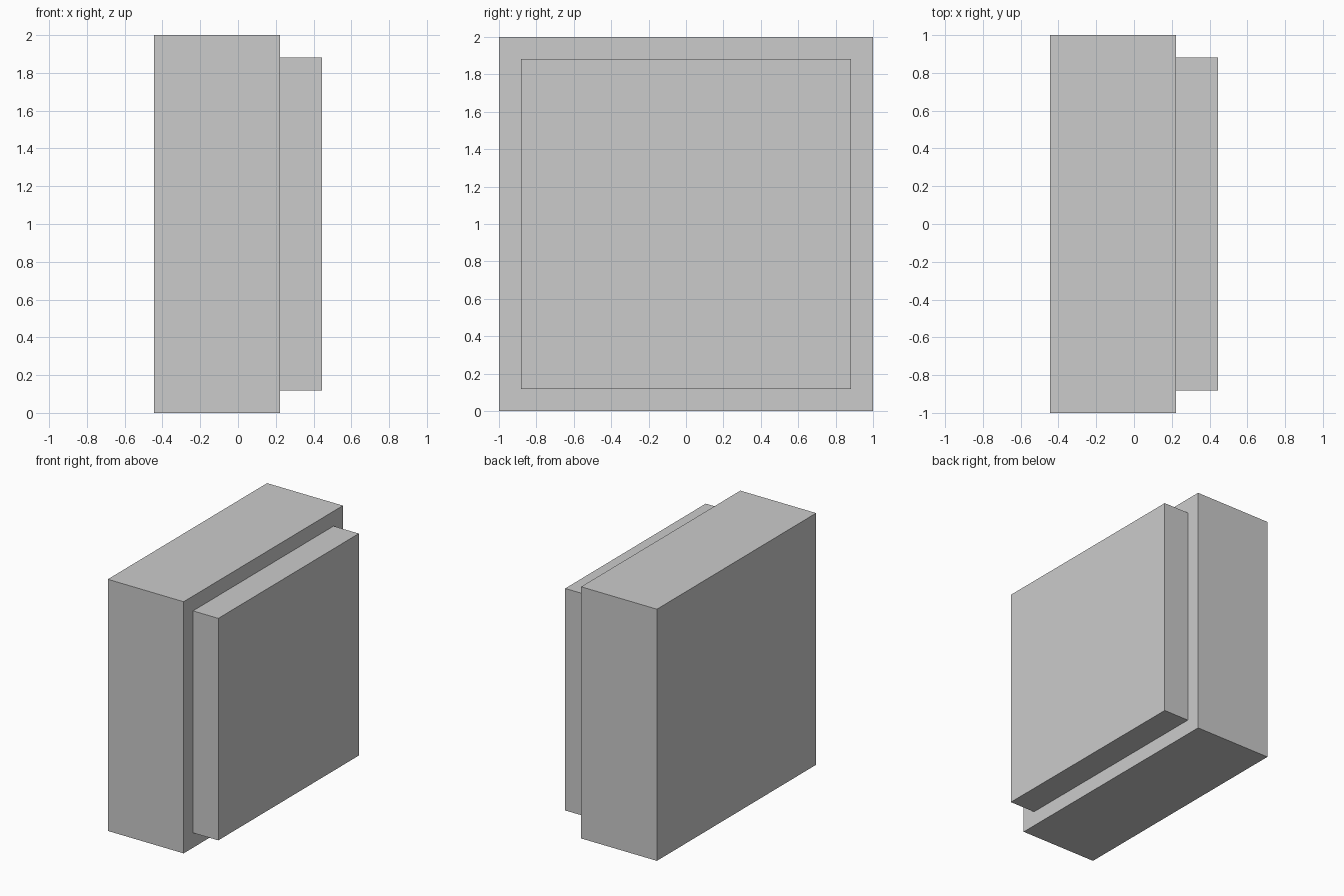
import bpy
import bmesh
from mathutils import Matrix, Vector

if "Cube" in bpy.data.objects:
    bpy.data.objects.remove(bpy.data.objects["Cube"])

# Thick square slab with a smaller square panel raised from its right face
bm = bmesh.new()
bmesh.ops.create_cube(bm, size=1, matrix=Matrix.Translation((-1 / 9, 0, 1)) @ Matrix.Diagonal((2 / 3, 2, 2, 1)))
bm.normal_update()

# Raised panel: inset the right face, then pull it out
face = max(bm.faces, key=lambda f: f.calc_center_median().x)
bmesh.ops.inset_individual(bm, faces=[face], thickness=1 / 6)
raised = bmesh.ops.extrude_discrete_faces(bm, faces=[face])["faces"][0]
bmesh.ops.translate(bm, verts=raised.verts, vec=Vector((2 / 9, 0, 0)))
bmesh.ops.recalc_face_normals(bm, faces=bm.faces)

mesh = bpy.data.meshes.new("stepped_block")
bm.to_mesh(mesh)
bm.free()
bpy.context.collection.objects.link(bpy.data.objects.new("stepped_block", mesh))
